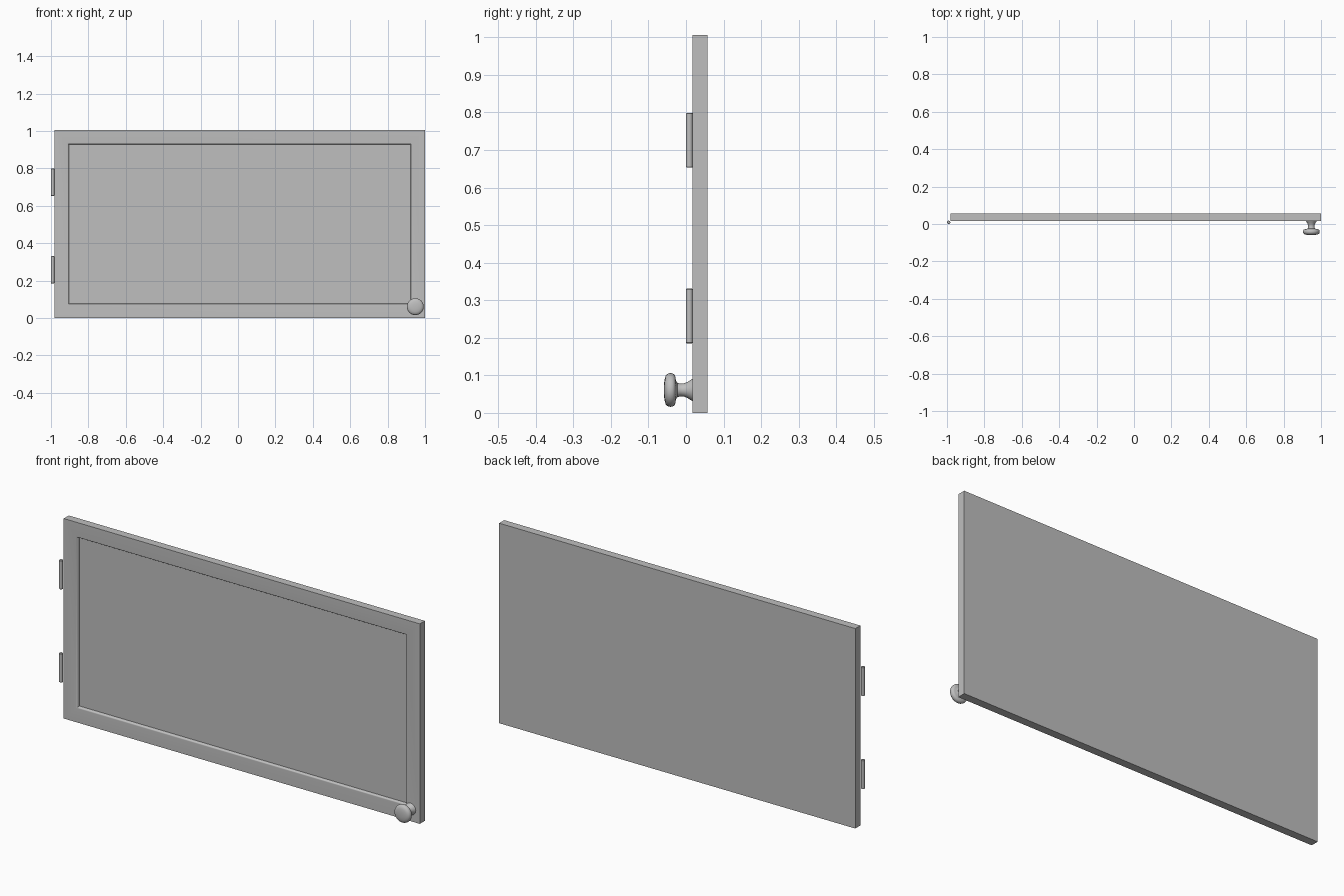
import bpy, bmesh, math
from mathutils import Matrix, Vector

if "Cube" in bpy.data.objects:
    bpy.data.objects.remove(bpy.data.objects["Cube"], do_unlink=True)

grey = bpy.data.materials.new("plain grey")
grey.use_nodes = True
colour = (0.52, 0.52, 0.52, 1)
grey.diffuse_color = colour
grey.node_tree.nodes["Principled BSDF"].inputs["Base Color"].default_value = colour


def finish(name, bm, location=(0, 0, 0)):
    bmesh.ops.recalc_face_normals(bm, faces=bm.faces)
    mesh = bpy.data.meshes.new(name)
    bm.to_mesh(mesh)
    bm.free()
    mesh.materials.append(grey)
    obj = bpy.data.objects.new(name, mesh)
    obj.location = location
    bpy.context.collection.objects.link(obj)
    bpy.ops.object.select_all(action="DESELECT")
    obj.select_set(True)
    bpy.context.view_layer.objects.active = obj
    bpy.ops.object.shade_smooth_by_angle(angle=math.radians(35))
    return obj


def lathe(name, profile, location, tilt=0, steps=32):
    """Spin a (radius, height) profile about its own axis."""
    bm = bmesh.new()
    verts = [bm.verts.new((r, 0, h)) for r, h in profile]
    edges = [bm.edges.new(pair) for pair in zip(verts, verts[1:])]
    bmesh.ops.spin(bm, geom=verts + edges, axis=(0, 0, 1), cent=(0, 0, 0),
                   angle=math.tau, steps=steps)
    bmesh.ops.remove_doubles(bm, verts=bm.verts, dist=0.0001)
    bmesh.ops.rotate(bm, verts=bm.verts, matrix=Matrix.Rotation(tilt, 3, "X"))
    return finish(name, bm, location)


# Door slab with a recessed front panel and rounded moulding
bm = bmesh.new()
bmesh.ops.create_cube(bm, size=1)
bmesh.ops.scale(bm, vec=Vector((1.982, 0.04, 1.006)), verts=bm.verts)
front = min(bm.faces, key=lambda f: f.calc_center_median().y)
bmesh.ops.inset_region(bm, faces=[front], thickness=0.1)
steps, width, depth = 5, 0.011, 0.014
for i in range(steps):
    a, b = (math.pi / 2 * k / steps for k in (i, i + 1))
    bmesh.ops.inset_region(bm, faces=[front],
                           thickness=width * (math.sin(b) - math.sin(a)),
                           depth=-depth * (math.cos(a) - math.cos(b)))
finish("door_panel", bm, (0.009, 0.037, 0.503))

# Hinge barrels on the right edge
hinge = [(0, -0.073), (0.007, -0.073), (0.009, -0.071),
         (0.009, 0.071), (0.007, 0.073), (0, 0.073)]
for name, z in (("lower_hinge", 0.258), ("upper_hinge", 0.726)):
    lathe(name, hinge, (-0.991, 0.009, z), steps=24)

# Turned knob: flared foot, slim neck, rounded head
knob = [(0, 0), (0.03, 0), (0.028, 0.004), (0.022, 0.013), (0.018, 0.022),
        (0.017, 0.032), (0.019, 0.041), (0.026, 0.045), (0.034, 0.046),
        (0.04, 0.048), (0.044, 0.053), (0.045, 0.06), (0.043, 0.067),
        (0.038, 0.072), (0.028, 0.075), (0.014, 0.077), (0, 0.077)]
lathe("knob", knob, (0.948, 0.018, 0.061), tilt=math.pi / 2)
